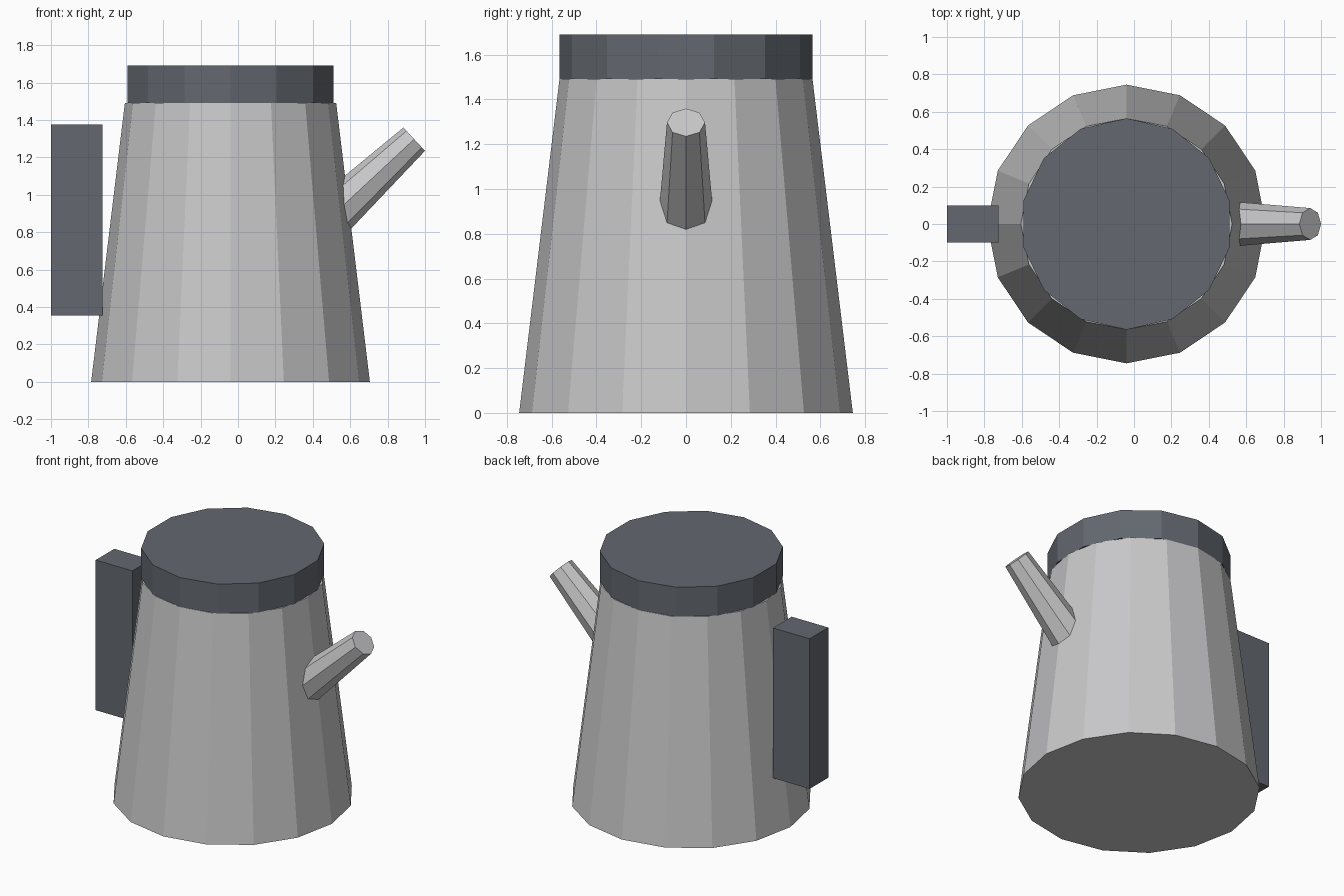
import bpy
import math
from mathutils import Vector

cube = bpy.data.objects.get("Cube")
if cube:
    bpy.data.objects.remove(cube, do_unlink=True)


def material(name, colour):
    mat = bpy.data.materials.new(name)
    mat.use_nodes = True
    mat.diffuse_color = (*colour, 1)
    shader = next(n for n in mat.node_tree.nodes if n.type == "BSDF_PRINCIPLED")
    shader.inputs["Base Color"].default_value = (*colour, 1)
    return mat


def finish(name, mat):
    obj = bpy.context.object
    obj.name = name
    obj.data.materials.append(mat)
    return obj


def tapered(name, mat, sides, r_low, r_high, start, length, tilt=0.0):
    """Faceted cone section growing from start, tilted from +z towards +x."""
    axis = Vector((math.sin(tilt), 0, math.cos(tilt)))
    bpy.ops.mesh.primitive_cone_add(
        vertices=sides, radius1=r_low, radius2=r_high, depth=length,
        location=Vector(start) + axis * length / 2, rotation=(0, tilt, 0))
    return finish(name, mat)


metal = material("light grey metal", (0.58, 0.58, 0.59))
dark = material("dark slate", (0.125, 0.138, 0.16))

CENTRE_X = -0.04
BODY_TOP = 1.49

# Tapered body and overlapping flat lid
tapered("body", metal, 16, 0.745, 0.565, (CENTRE_X, 0, 0), BODY_TOP)
tapered("lid", dark, 14, 0.565, 0.565, (CENTRE_X, 0, BODY_TOP), 0.2)

# Spout, with its wide end buried in the body
tilt = math.radians(47)
length = 0.62
tip = Vector((0.942, 0, 1.297))
root = tip - Vector((math.sin(tilt), 0, math.cos(tilt))) * length
tapered("spout", metal, 8, 0.123, 0.085, root, length, tilt)

# Straight block handle
bpy.ops.mesh.primitive_cube_add(size=1, location=(-0.8625, 0, 0.865))
handle = finish("handle", dark)
handle.scale = (0.275, 0.2, 1.02)
